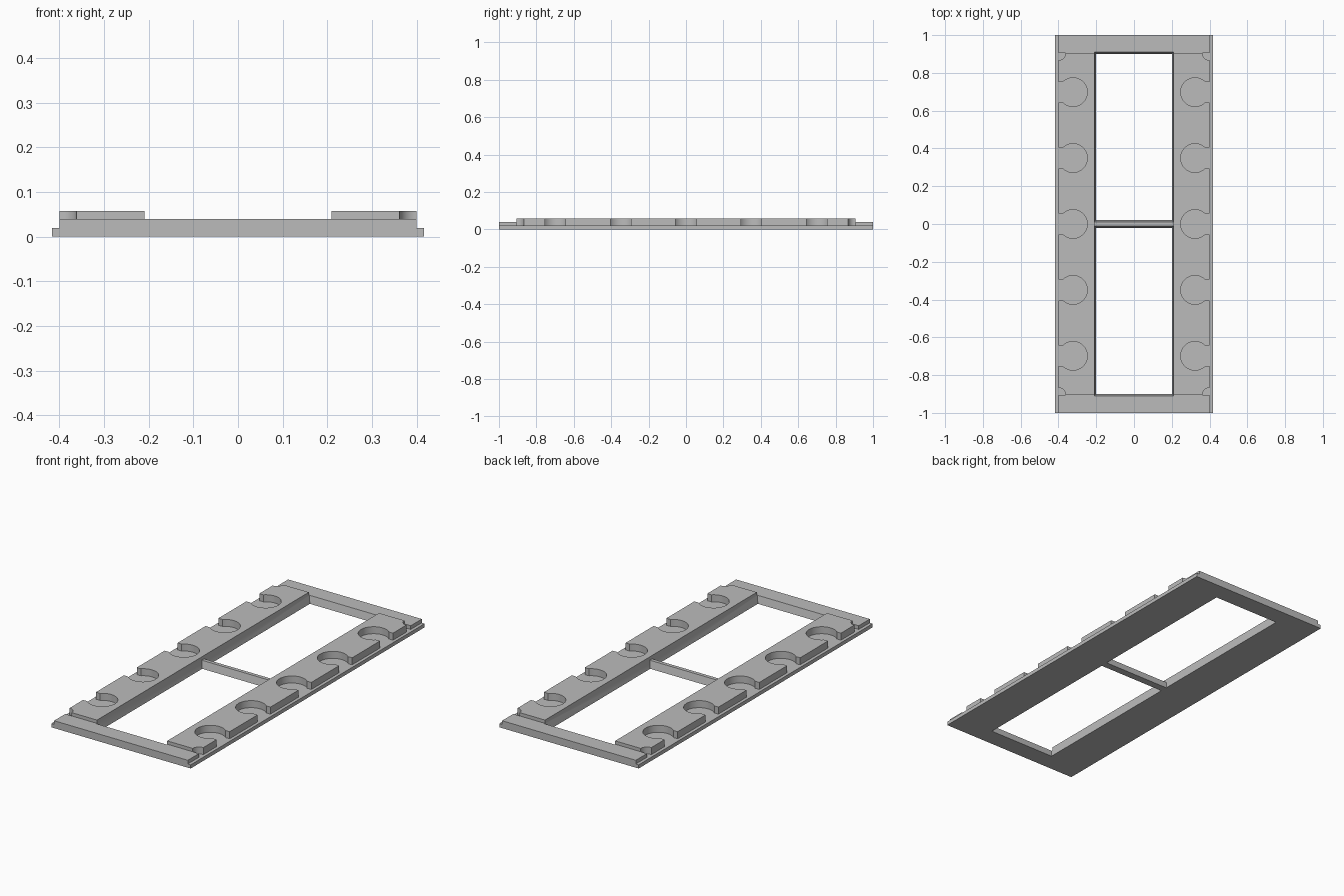
import bpy, bmesh, math

cube = bpy.data.objects.get("Cube")
if cube:
    bpy.data.objects.remove(cube, do_unlink=True)

# Single plain grey finish
grey = bpy.data.materials.new("plain grey")
grey.use_nodes = True
colour = (0.5, 0.5, 0.5, 1)
grey.diffuse_color = colour
grey.node_tree.nodes["Principled BSDF"].inputs["Base Color"].default_value = colour


def loft(bm, rings):
    """Closed solid through rings of equal point count."""
    rows = [[bm.verts.new(p) for p in ring] for ring in rings]
    n = len(rows[0])
    for low, high in zip(rows, rows[1:]):
        for i in range(n):
            j = (i + 1) % n
            bm.faces.new((low[i], low[j], high[j], high[i]))
    bm.faces.new(rows[0][::-1])
    bm.faces.new(rows[-1])


def prism(bm, outline, z0, z1):
    loft(bm, [[(x, y, z) for x, y in outline] for z in (z0, z1)])


def rect(x0, x1, y0, y1):
    return [(x0, y0), (x1, y0), (x1, y1), (x0, y1)]


def make_object(name, bm):
    bmesh.ops.recalc_face_normals(bm, faces=bm.faces[:])
    mesh = bpy.data.meshes.new(name)
    bm.to_mesh(mesh)
    bm.free()
    mesh.materials.append(grey)
    obj = bpy.data.objects.new(name, mesh)
    bpy.context.collection.objects.link(obj)
    return obj


FLANGE_X, BODY_X, RAIL_X = 0.417, 0.4, 0.21
FLANGE_Z, BODY_Z, RAIL_Z = 0.02, 0.04, 0.058
RAIL_END, CLEAR = 0.905, 0.1

# Frame body: stepped cross-section swept along the length
half = [(FLANGE_X, 0), (FLANGE_X, FLANGE_Z), (BODY_X, FLANGE_Z),
        (BODY_X, RAIL_Z), (RAIL_X, RAIL_Z), (RAIL_X, BODY_Z)]
section = half + [(-x, z) for x, z in reversed(half)]
bm = bmesh.new()
loft(bm, [[(x, y, z) for x, z in section] for y in (-1, 1)])
frame = make_object("tray_frame", bm)


def cut(name, bm):
    cutter = make_object(name, bm)
    cutter.hide_render = True
    mod = frame.modifiers.new(name, 'BOOLEAN')
    mod.operation = 'DIFFERENCE'
    mod.solver = 'EXACT'
    mod.object = cutter
    bpy.context.view_layer.update()
    bpy.ops.object.select_all(action='DESELECT')
    bpy.context.view_layer.objects.active = frame
    frame.select_set(True)
    bpy.ops.object.modifier_apply(modifier=name)
    bpy.data.objects.remove(cutter, do_unlink=True)


# Lower end bars, where the raised rails stop
bm = bmesh.new()
for s in (-1, 1):
    prism(bm, rect(-0.5, 0.5, *sorted((s * RAIL_END, s * 1.1))), BODY_Z, CLEAR)
cut("end_step", bm)

# Two windows with tapered walls, leaving the crossbar between them
bm = bmesh.new()
for s in (-1, 1):
    rings = []
    for z, grow in ((-0.01, -0.0025), (BODY_Z, 0.01), (CLEAR, 0.01)):
        x = 0.2 + grow
        near, far = s * (0.02 - grow), s * (0.9 + grow)
        rings.append([(px, py, z) for px, py in rect(-x, x, *sorted((near, far)))])
    loft(bm, rings)
cut("window", bm)

# Keyhole pockets opening to the outer edges
RADIUS, NECK, POCKET_X, PITCH = 0.076, 0.055, 0.323, 0.349
start = math.asin(NECK / RADIUS)
bm = bmesh.new()
for side in (-1, 1):
    for row in range(-2, 3):
        pts = [(0.45 - POCKET_X, -NECK), (0.45 - POCKET_X, NECK)]
        for i in range(41):
            a = start + (2 * math.pi - 2 * start) * i / 40
            pts.append((RADIUS * math.cos(a), RADIUS * math.sin(a)))
        prism(bm, [(side * (POCKET_X + x), row * PITCH + y) for x, y in pts],
              FLANGE_Z, CLEAR)
cut("pocket", bm)

# Rounded notches at the outer rail corners
bm = bmesh.new()
for sx in (-1, 1):
    for sy in (-1, 1):
        pts = [(0.05, 0), (0.05, -0.038)]
        for i in range(13):
            a = -math.pi / 2 * (1 + i / 12)
            pts.append((0.038 * math.cos(a), 0.038 * math.sin(a)))
        prism(bm, [(sx * (BODY_X + x), sy * (RAIL_END + y)) for x, y in pts],
              FLANGE_Z, CLEAR)
cut("corner_notch", bm)

bpy.ops.object.shade_smooth_by_angle(angle=math.radians(25))
